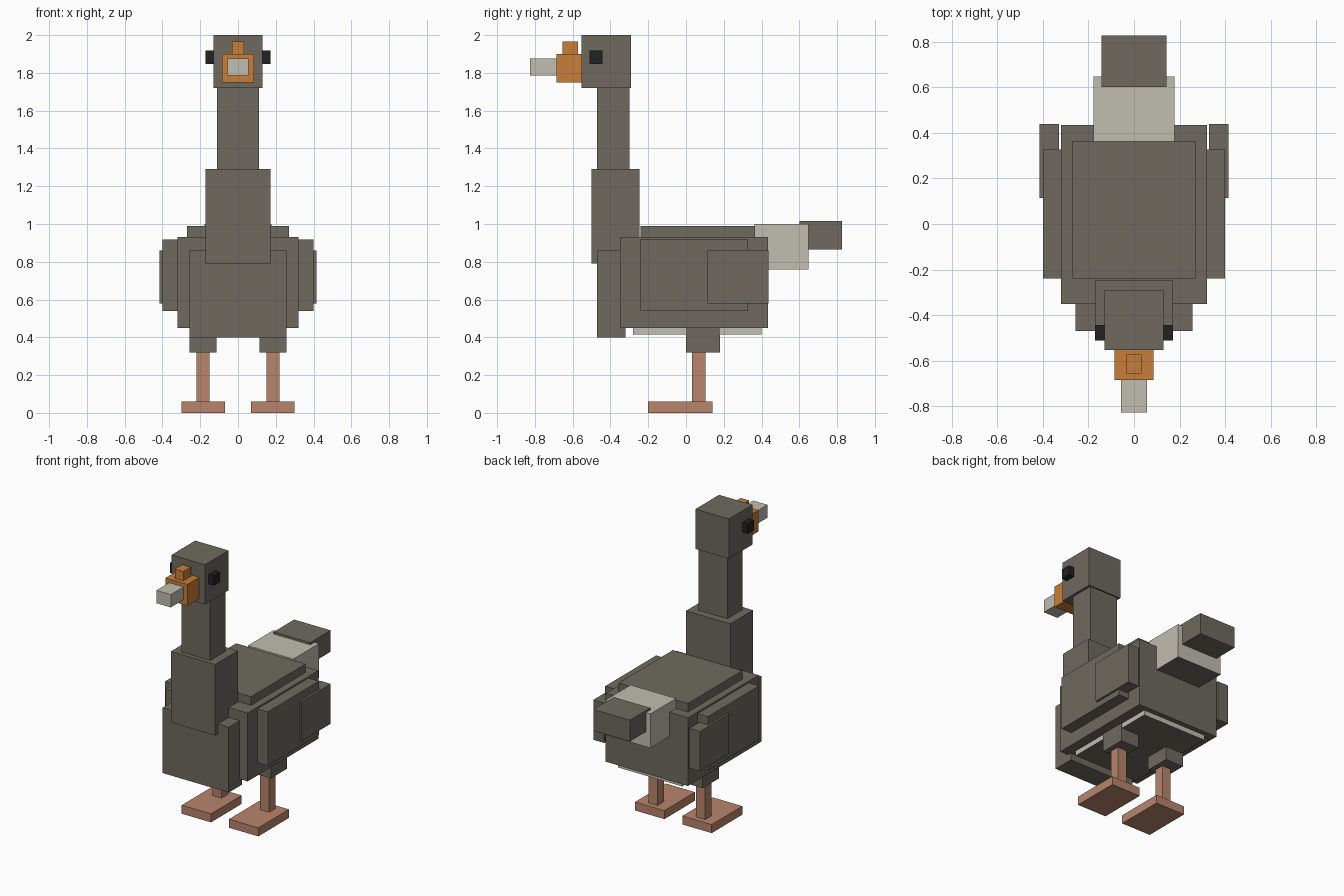
import bpy
import bmesh

if "Cube" in bpy.data.objects:
    bpy.data.objects.remove(bpy.data.objects["Cube"])


def material(name, rgb):
    """Flat material from 0-255 display values, stored as linear."""
    lin = [((c / 255 + 0.055) / 1.055) ** 2.4 for c in rgb]
    mat = bpy.data.materials.new(name)
    mat.diffuse_color = (*lin, 1)
    mat.use_nodes = True
    mat.node_tree.nodes["Principled BSDF"].inputs["Base Color"].default_value = mat.diffuse_color
    return mat


GREY = material("grey_feathers", (110, 106, 96))
CREAM = material("cream", (193, 189, 176))
ORANGE = material("orange_bill", (199, 127, 56))
PINK = material("pink_legs", (184, 133, 108))
BLACK = material("black_eyes", (34, 34, 34))


def box(name, mat, x, y, z, under=None):
    """Box between (min, max) pairs; under recolours the bottom face."""
    bm = bmesh.new()
    bmesh.ops.create_cube(bm, size=1)
    for v in bm.verts:
        v.co = [lo + (c + 0.5) * (hi - lo) for c, (lo, hi) in zip(v.co, (x, y, z))]
    bm.normal_update()
    mesh = bpy.data.meshes.new(name)
    mesh.materials.append(mat)
    if under:
        mesh.materials.append(under)
        for f in bm.faces:
            f.material_index = int(f.normal.z < -0.5)
    bm.to_mesh(mesh)
    bm.free()
    obj = bpy.data.objects.new(name, mesh)
    bpy.context.collection.objects.link(obj)
    return obj


def centre(name, mat, half, y, z, under=None):
    return box(name, mat, (-half, half), y, z, under)


def pair(name, mat, x, y, z):
    box(name + "_right", mat, x, y, z)
    box(name + "_left", mat, (-x[1], -x[0]), y, z)


# Body
centre("body", GREY, 0.32, (-0.35, 0.435), (0.45, 0.93))
centre("back", GREY, 0.27, (-0.24, 0.365), (0.90, 0.99))
centre("chest", GREY, 0.257, (-0.47, -0.32), (0.40, 0.86))
centre("belly", CREAM, 0.25, (-0.28, 0.40), (0.415, 0.47), GREY)

# Tail
centre("tail_base", CREAM, 0.177, (0.362, 0.648), (0.76, 1.0), GREY)
centre("tail_tip", GREY, 0.142, (0.60, 0.827), (0.865, 1.015))

# Neck and head
centre("lower_neck", GREY, 0.172, (-0.50, -0.247), (0.79, 1.29))
centre("upper_neck", GREY, 0.112, (-0.47, -0.30), (1.27, 1.74))
centre("head", GREY, 0.13, (-0.553, -0.29), (1.72, 2.0))

# Bill
centre("bill_base", ORANGE, 0.085, (-0.685, -0.55), (1.75, 1.90))
centre("bill_knob", ORANGE, 0.033, (-0.655, -0.572), (1.89, 1.965))
centre("bill_tip", CREAM, 0.056, (-0.827, -0.68), (1.785, 1.875))

# Eyes
pair("eye", BLACK, (0.12, 0.171), (-0.512, -0.442), (1.848, 1.918))

# Wings
pair("wing", GREY, (0.31, 0.40), (-0.24, 0.327), (0.54, 0.918))
pair("wing_tip", GREY, (0.33, 0.415), (0.115, 0.438), (0.58, 0.86))

# Legs
pair("thigh", GREY, (0.115, 0.256), (0.0, 0.18), (0.32, 0.47))
pair("shin", PINK, (0.15, 0.22), (0.032, 0.102), (0.05, 0.33))
pair("foot", PINK, (0.07, 0.298), (-0.20, 0.14), (0.0, 0.06))
